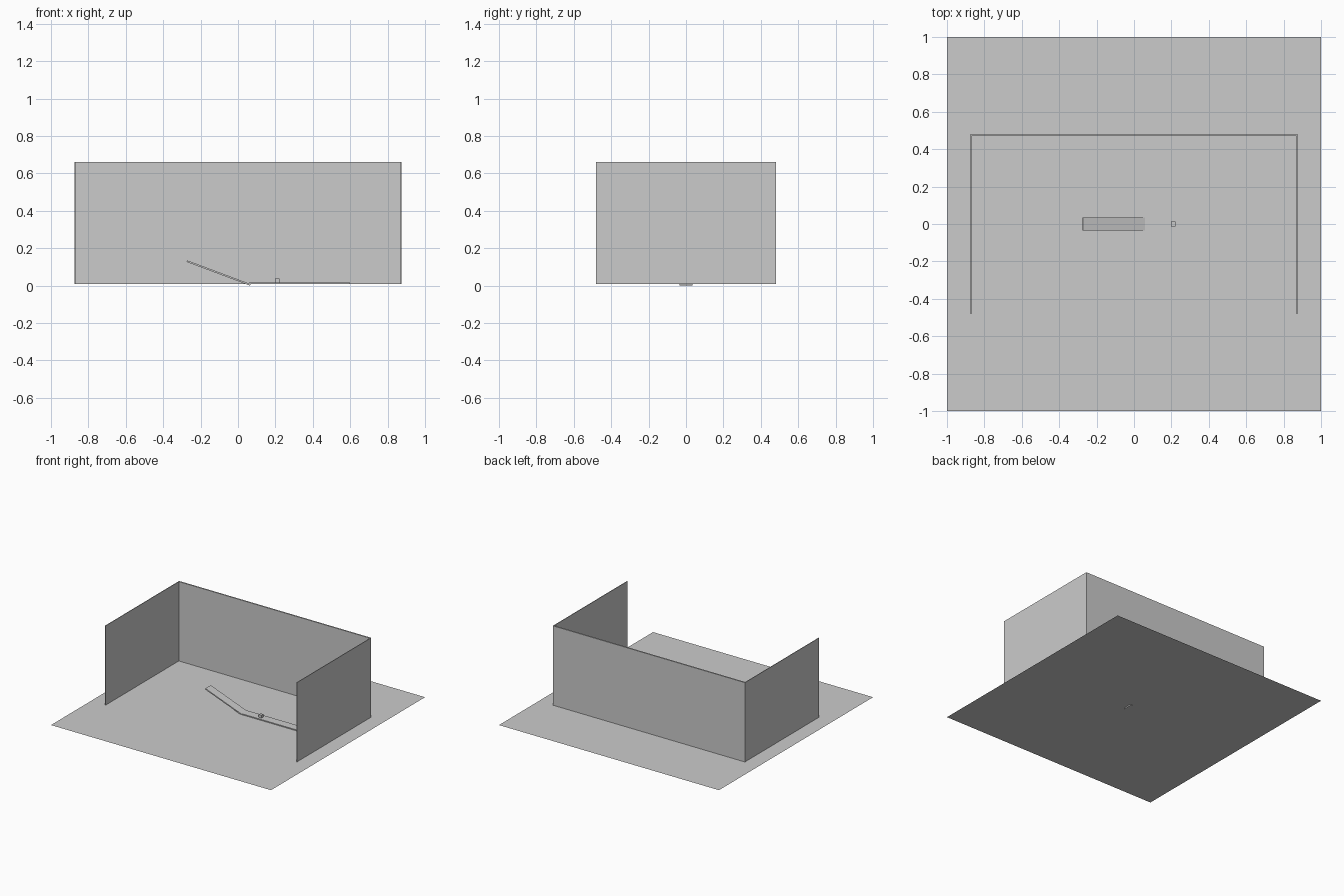
import bpy
import math

if "Cube" in bpy.data.objects:
    bpy.data.objects.remove(bpy.data.objects["Cube"])

grey = bpy.data.materials.new("light_grey")
grey.diffuse_color = (0.6, 0.6, 0.6, 1)
grey.use_nodes = True
grey.node_tree.nodes["Principled BSDF"].inputs["Base Color"].default_value = grey.diffuse_color

FLOOR = 0.008


def box(name, size, center, tilt=0.0):
    """Box of full size, tilted about the y axis, with its scale applied."""
    bpy.ops.mesh.primitive_cube_add(size=1)
    ob = bpy.context.object
    ob.name = name
    for v in ob.data.vertices:
        v.co = [c * s for c, s in zip(v.co, size)]
    ob.location = center
    ob.rotation_euler.y = tilt
    ob.data.materials.append(grey)
    return ob


# Ground sheet
bpy.ops.mesh.primitive_plane_add(size=2, location=(0, 0, FLOOR))
floor = bpy.context.object
floor.name = "floor"
floor.data.materials.append(grey)

# Three walls, open at the front
wall_h = 0.66 - FLOOR
wall_z = FLOOR + wall_h / 2
box("back_wall", (1.744, 0.011, wall_h), (0, 0.477, wall_z))
for side, name in ((-1, "left_wall"), (1, "right_wall")):
    box(name, (0.005, 0.962, wall_h), (side * 0.8705, 0.0, wall_z))

# Sloping ramp whose lower end meets the flat track
box("ramp", (0.362, 0.07, 0.009), (-0.104, 0, 0.0676), math.radians(20.5))
box("flat_track", (0.54, 0.07, 0.008), (0.33, 0, FLOOR + 0.004))

# Small block resting on the track
box("block", (0.026, 0.026, 0.022), (0.21, 0, 0.027))
